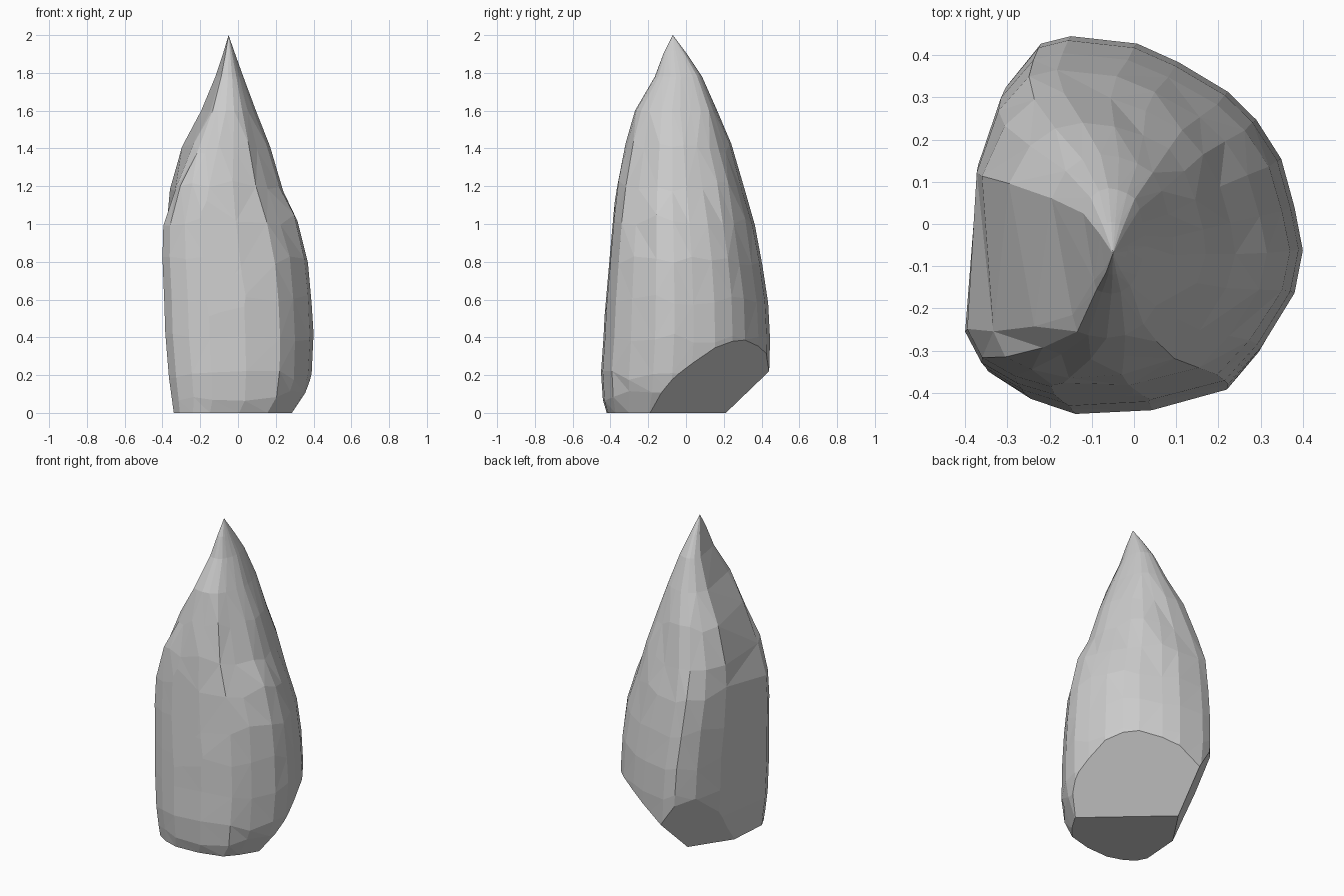
import bpy, bmesh, random
from mathutils import Vector

random.seed(4)
cube = bpy.data.objects.get("Cube")
if cube:
    bpy.data.objects.remove(cube)

# Stone colour
stone = bpy.data.materials.new("grey stone")
stone.use_nodes = True
grey = (0.6, 0.6, 0.6, 1)
stone.diffuse_color = grey
stone.node_tree.nodes["Principled BSDF"].inputs["Base Color"].default_value = grey

# Normalised outlines of the body and of the ridged peak, front right corner first
body = [(-1, -.62), (-.9, -.8), (-.68, -.92), (-.4, -1), (.08, -.98), (.55, -.87), (.75, -.67),
        (.95, -.38), (1, -.15), (.95, .08), (.87, .34), (.72, .55), (.55, .7), (.25, .86),
        (0, .96), (-.4, 1), (-.58, .96), (-.78, .74), (-.92, .35)]
peak = [(-.66, -.75), (-.58, -.93), (-.4, -.97), (-.1, -1), (.2, -.97), (.5, -.85), (.7, -.65),
        (.9, -.35), (1, -.1), (.98, .1), (.9, .35), (.8, .6), (.65, .8), (.4, .9),
        (.1, .97), (-.2, 1), (-.5, .95), (-.77, .82), (-1, .52)]

# Height, then x and y limits of each ring
rings = [(0, -.34, .3, -.42, .3), (.09, -.35, .365, -.44, .4), (.2, -.365, .39, -.45, .44),
         (.4, -.385, .4, -.437, .445), (.6, -.39, .39, -.427, .435), (.8, -.4, .37, -.41, .405),
         (1.02, -.4, .315, -.39, .365), (1.2, -.375, .24, -.365, .31), (1.4, -.3, .17, -.32, .24),
         (1.6, -.195, .095, -.27, .165), (1.78, -.12, .028, -.165, .085),
         (1.9, -.08, -.015, -.12, .005)]

bm = bmesh.new()
loops = []
for z, x0, x1, y0, y1 in rings:
    blend = min(max((z - 1) / .5, 0), 1)
    loop = []
    for a, b in zip(body, peak):
        u, v = Vector(a).lerp(Vector(b), blend)
        # Chipped heights, level at the base and the peak
        lift = random.uniform(-.03, .03) if 0 < z < 1.5 else 0
        loop.append(bm.verts.new(((x0 + x1) / 2 + u * (x1 - x0) / 2,
                                  (y0 + y1) / 2 + v * (y1 - y0) / 2, z + lift)))
    loops.append(loop)

# Sides, base and tip
n = len(body)
for low, high in zip(loops, loops[1:]):
    for i in range(n):
        j = (i + 1) % n
        bm.faces.new((low[i], low[j], high[j], high[i]))
bm.faces.new(loops[0][::-1])
tip = bm.verts.new((-.05, -.07, 2))
for i in range(n):
    bm.faces.new((loops[-1][i], loops[-1][(i + 1) % n], tip))
bmesh.ops.triangulate(bm, faces=bm.faces[:])


def cleave(point, normal):
    """Slice a flat facet off the stone."""
    cut = bmesh.ops.bisect_plane(bm, geom=bm.verts[:] + bm.edges[:] + bm.faces[:], dist=1e-4,
                                 plane_co=point, plane_no=normal, clear_outer=True)
    edges = [e for e in cut["geom_cut"] if isinstance(e, bmesh.types.BMEdge)]
    bmesh.ops.holes_fill(bm, edges=edges, sides=0)


# Large undercut at the lower back left corner
cleave((.26, .25, .36), (.51, .565, -.655))
# Smaller undercut at the lower back right corner
cleave((-.2, .15, 0), (-.75, .5, -.42))
# Broad flat front
cleave((-.05, -.42, .6), (.03, -1, .09))
bmesh.ops.recalc_face_normals(bm, faces=bm.faces[:])

mesh = bpy.data.meshes.new("standing_stone")
bm.to_mesh(mesh)
bm.free()
mesh.materials.append(stone)
bpy.context.collection.objects.link(bpy.data.objects.new("standing_stone", mesh))
